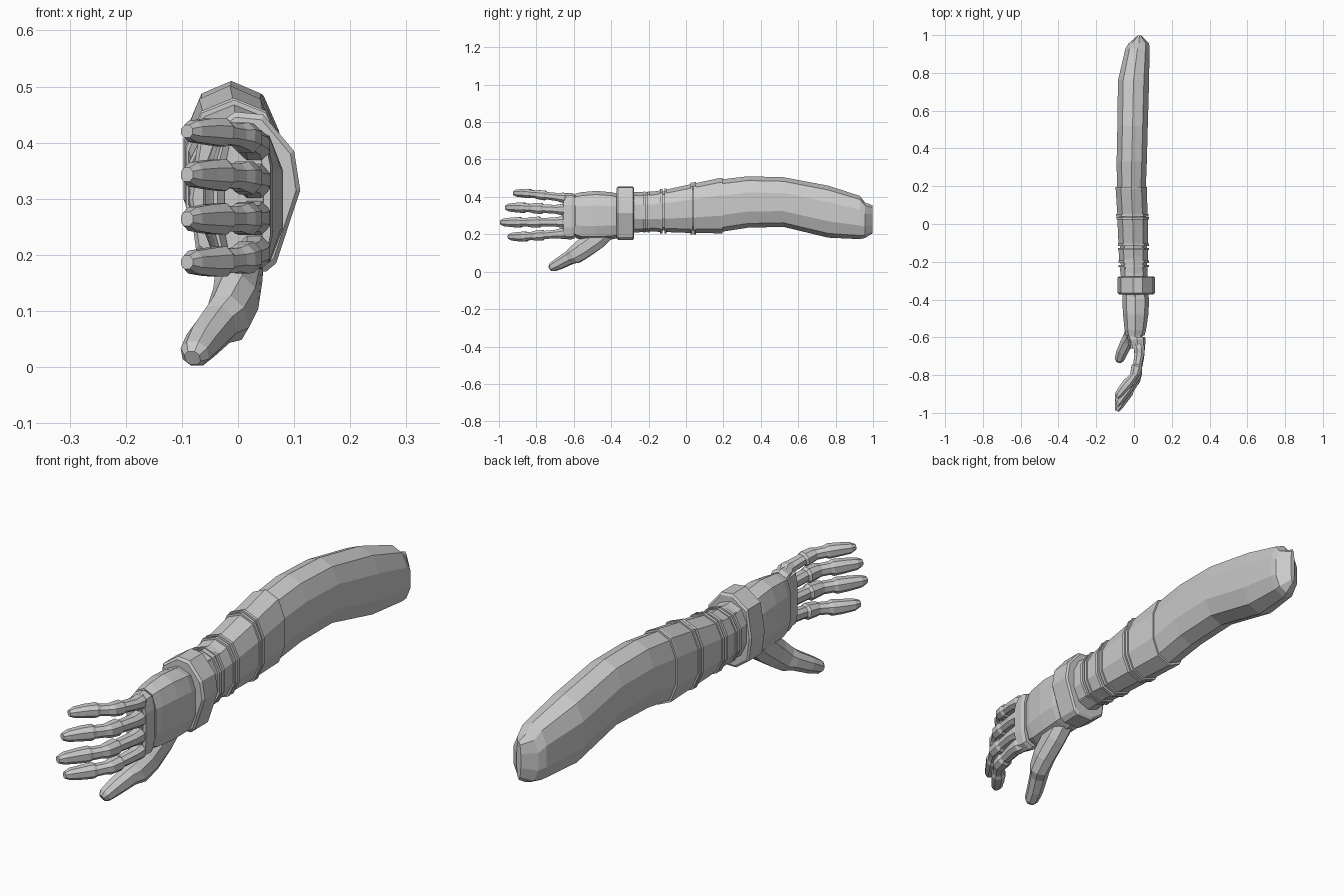
import bpy, bmesh, math
from mathutils import Vector

GREY = bpy.data.materials.new("light grey")
GREY.diffuse_color = (0.6, 0.6, 0.6, 1)


def skin(name, rings):
    """Join equal-sized rings of points into a closed flat-shaded solid."""
    bm = bmesh.new()
    loops = [[bm.verts.new(p) for p in ring] for ring in rings]
    n = len(loops[0])
    for a, b in zip(loops, loops[1:]):
        for i in range(n):
            j = (i + 1) % n
            bm.faces.new((a[i], a[j], b[j], b[i]))
    bm.faces.new(loops[0][::-1])
    bm.faces.new(loops[-1])
    bmesh.ops.recalc_face_normals(bm, faces=bm.faces)
    me = bpy.data.meshes.new(name)
    bm.to_mesh(me)
    bm.free()
    me.materials.append(GREY)
    ob = bpy.data.objects.new(name, me)
    bpy.context.collection.objects.link(ob)
    return ob


def unit_section(n, phase=0.0, power=0.85):
    """Rounded polygon filling the square from -1 to 1."""
    pts = []
    for i in range(n):
        a = 2 * math.pi * i / n + phase
        c, s = math.cos(a), math.sin(a)
        pts.append((math.copysign(abs(c) ** power, c), math.copysign(abs(s) ** power, s)))
    mx, my = max(p[0] for p in pts), max(p[1] for p in pts)
    return [(p[0] / mx, p[1] / my) for p in pts]


def limb(name, spans, n=10, power=0.85):
    """Solid along y; each span is y, x min, x max, z min, z max."""
    sec = unit_section(n, math.pi / 2, power)
    return skin(name, [[((x0 + x1) / 2 + u * (x1 - x0) / 2, y, (z0 + z1) / 2 + v * (z1 - z0) / 2)
                        for u, v in sec] for y, x0, x1, z0, z1 in spans])


def digit(name, path):
    """Octagonal tube; each path point is x, y, z, half depth, half width."""
    sec = unit_section(8, math.pi / 8, 0.9)
    pts = [Vector(p[:3]) for p in path]
    rings = []
    for i, p in enumerate(path):
        t = (pts[min(i + 1, len(pts) - 1)] - pts[max(i - 1, 0)]).normalized()
        side = t.cross(Vector((0, 0, 1))).normalized()
        up = side.cross(t)
        rings.append([pts[i] + side * u * p[3] + up * v * p[4] for u, v in sec])
    return skin(name, rings)


# Upper arm with a ridged end cap
limb("upper_arm", [
    (0.18, -0.09, 0.062, 0.212, 0.492), (0.33, -0.092, 0.068, 0.235, 0.51),
    (0.52, -0.088, 0.073, 0.24, 0.505), (0.76, -0.085, 0.08, 0.182, 0.46),
    (0.93, -0.045, 0.082, 0.174, 0.405), (0.957, -0.028, 0.08, 0.18, 0.37),
    (0.998, 0.02, 0.038, 0.205, 0.355)])

# Forearm sleeve sections
limb("forearm_core", [(0.19, -0.08, 0.055, 0.22, 0.485), (-0.12, -0.075, 0.07, 0.22, 0.43),
                      (-0.40, -0.06, 0.065, 0.2, 0.42)])
limb("upper_sleeve", [(0.195, -0.097, 0.068, 0.205, 0.502), (0.185, -0.097, 0.068, 0.205, 0.502),
                      (0.045, -0.088, 0.072, 0.207, 0.472)])
limb("middle_sleeve", [(0.027, -0.088, 0.074, 0.207, 0.468), (-0.11, -0.082, 0.074, 0.212, 0.438)])
limb("lower_sleeve", [(-0.13, -0.082, 0.074, 0.212, 0.436), (-0.2, -0.078, 0.074, 0.217, 0.423)])
limb("wrist_sleeve", [(-0.225, -0.076, 0.072, 0.217, 0.42), (-0.29, -0.068, 0.072, 0.215, 0.428)])

# Thin raised cuffs between the sections
for i, (y, x0, x1, z0, z1) in enumerate([
        (0.047, -0.094, 0.078, 0.2, 0.48), (0.03, -0.093, 0.079, 0.2, 0.476),
        (-0.11, -0.086, 0.08, 0.205, 0.445), (-0.132, -0.086, 0.08, 0.205, 0.443),
        (-0.2, -0.082, 0.08, 0.21, 0.43), (-0.222, -0.081, 0.08, 0.21, 0.428)]):
    limb(f"cuff_{i}", [(y + 0.006, x0, x1, z0, z1), (y - 0.006, x0, x1, z0, z1)])

# Heavy bracelet, bulging on the outer side
outline = [(-0.005, 0.455), (0.045, 0.45), (0.1, 0.385), (0.111, 0.315), (0.068, 0.185),
           (0.05, 0.17), (-0.02, 0.17), (-0.075, 0.21), (-0.087, 0.3), (-0.07, 0.41)]
rings = []
for y, k in ((-0.278, 0.93), (-0.284, 1), (-0.364, 1), (-0.372, 0.93)):
    rings.append([(0.005 + (x - 0.005) * k, y, 0.315 + (z - 0.315) * k) for x, z in outline])
skin("bracelet", rings)

# Palm and the knuckle guard
limb("palm", [
    (-0.37, -0.06, 0.075, 0.178, 0.418), (-0.40, -0.062, 0.08, 0.172, 0.425),
    (-0.48, -0.058, 0.076, 0.168, 0.432), (-0.56, -0.05, 0.064, 0.17, 0.425),
    (-0.59, -0.044, 0.056, 0.18, 0.418)], power=0.75)
limb("knuckle_base", [(-0.58, -0.038, 0.046, 0.19, 0.41), (-0.66, -0.024, 0.045, 0.185, 0.41)], power=0.6)
limb("knuckle_guard", [(-0.597, -0.028, 0.058, 0.178, 0.415), (-0.612, -0.03, 0.062, 0.172, 0.422),
                       (-0.655, -0.015, 0.058, 0.175, 0.418)], power=0.6)

# Four curled fingers: knuckle height, tip height, tip position, half width
fingers = {"index_finger": (0.207, 0.187, -0.958, 0.027),
           "middle_finger": (0.266, 0.264, -1.0, 0.028),
           "ring_finger": (0.33, 0.343, -0.972, 0.028),
           "little_finger": (0.392, 0.42, -0.93, 0.025)}
# Fraction of length, x, depth factor, width factor, with steps at the joints
profile = [(0, 0.018, 0.9, 0.9), (0.1, 0.029, 1.1, 1.08), (0.2, 0.028, 1.0, 0.85),
           (0.4, 0.018, 0.85, 0.8), (0.43, 0.015, 1.1, 1.05), (0.56, 0.006, 1.0, 0.95),
           (0.60, -0.002, 0.82, 0.8), (0.69, -0.022, 0.85, 0.8), (0.72, -0.03, 1.05, 1.0),
           (0.82, -0.054, 0.95, 0.92), (0.94, -0.081, 0.8, 0.75), (1, -0.091, 0.45, 0.45)]
for name, (zk, zt, tip, w) in fingers.items():
    digit(name, [(x, -0.63 + (tip + 0.64) * f, zk + (zt - zk) * min(1, f * 1.3), 0.026 * d, w * k)
                 for f, x, d, k in profile])

# Thumb with a broad base
digit("thumb", [
    (0.005, -0.41, 0.235, 0.04, 0.05), (0.003, -0.48, 0.175, 0.04, 0.056),
    (-0.004, -0.55, 0.122, 0.038, 0.052), (-0.018, -0.595, 0.088, 0.036, 0.046),
    (-0.035, -0.62, 0.076, 0.033, 0.036), (-0.062, -0.675, 0.045, 0.03, 0.031),
    (-0.077, -0.715, 0.024, 0.025, 0.024), (-0.081, -0.727, 0.016, 0.014, 0.014)])
